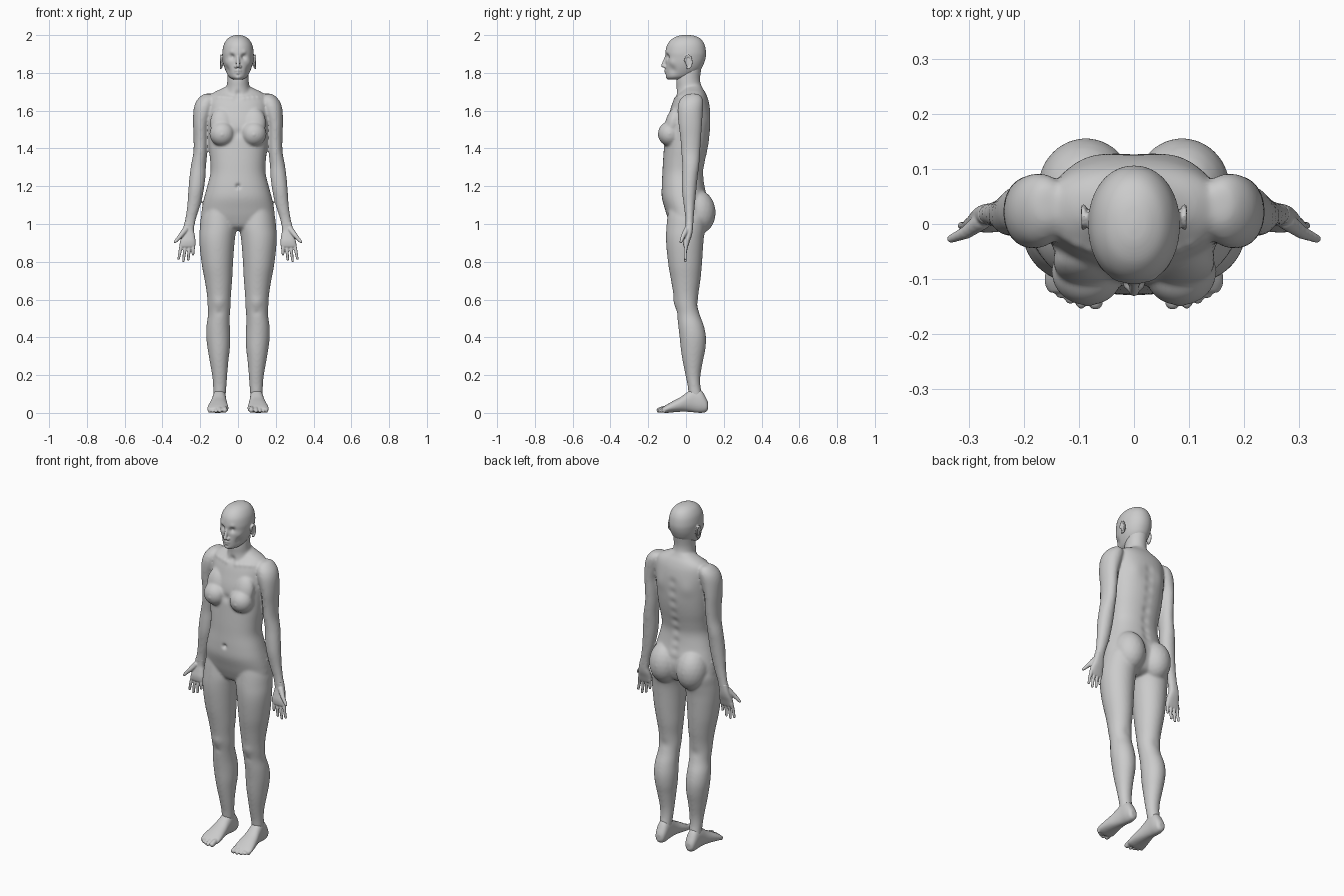
import bpy, bmesh, math
from mathutils import Matrix, Vector


def loft(bm, rows, axis="z", p=2.0, n=40, sub=5):
    """Closed skin through oval sections (t, a0, a1, b0, b1), smoothly interpolated along t."""
    rows = [Vector(r) for r in rows]
    fine = []
    for i in range(len(rows) - 1):
        p0, p1, p2, p3 = (rows[max(i - 1, 0)], rows[i], rows[i + 1], rows[min(i + 2, len(rows) - 1)])
        for k in range(sub):
            t = k / sub
            fine.append(0.5 * (2 * p1 + (p2 - p0) * t + (2 * p0 - 5 * p1 + 4 * p2 - p3) * t * t
                               + (3 * p1 - p0 - 3 * p2 + p3) * t ** 3))
    fine.append(rows[-1])
    rings = []
    for t, a0, a1, b0, b1 in fine:
        ring = []
        for j in range(n):
            c, s = math.cos(math.tau * j / n), math.sin(math.tau * j / n)
            a = (a0 + a1) / 2 + (a1 - a0) / 2 * math.copysign(abs(c) ** (2 / p), c)
            b = (b0 + b1) / 2 + (b1 - b0) / 2 * math.copysign(abs(s) ** (2 / p), s)
            ring.append(bm.verts.new((a, b, t) if axis == "z" else (a, t, b)))
        rings.append(ring)
    for r, q in zip(rings, rings[1:]):
        for j in range(n):
            bm.faces.new((r[j], r[(j + 1) % n], q[(j + 1) % n], q[j]))
    bm.faces.new(rings[0])
    bm.faces.new(rings[-1])


def sym(rows):
    return [(z, -w, w, y0, y1) for z, w, y0, y1 in rows]


def ball(bm, co, r, rot=0.0, sub=3):
    r = (r, r, r) if isinstance(r, (int, float)) else r
    m = Matrix.Translation(co) @ Matrix.Rotation(rot, 4, "X") @ Matrix.Diagonal((*r, 1))
    bmesh.ops.create_icosphere(bm, subdivisions=sub, radius=1, matrix=m)


def sausage(bm, pts, r0, r1, steps=8):
    """Rounded limb made of overlapping balls along a path, merged later by the remesh."""
    pts = [Vector(q) for q in pts]
    total = (len(pts) - 1) * steps
    for i in range(total + 1):
        k = min(i // steps, len(pts) - 2)
        ball(bm, pts[k].lerp(pts[k + 1], i / steps - k), r0 + (r1 - r0) * i / total, sub=2)


def mirror(bm):
    ret = bmesh.ops.duplicate(bm, geom=bm.verts[:] + bm.edges[:] + bm.faces[:])["geom"]
    bmesh.ops.scale(bm, vec=(-1, 1, 1), verts=[g for g in ret if isinstance(g, bmesh.types.BMVert)])


def finish(name, bm, voxel=0, smooth=0, bumps=()):
    """Fuse the pieces, relax the seams, then push soft dents and bumps along the normals."""
    bmesh.ops.recalc_face_normals(bm, faces=bm.faces)
    me = bpy.data.meshes.new(name)
    bm.to_mesh(me)
    bm.free()
    ob = bpy.data.objects.new(name, me)
    bpy.context.collection.objects.link(ob)
    bpy.context.view_layer.objects.active = ob
    if voxel:
        m = ob.modifiers.new("fuse", "REMESH")
        m.mode, m.voxel_size = "VOXEL", voxel
        s = ob.modifiers.new("relax", "SMOOTH")
        s.factor, s.iterations = 0.5, smooth
        bpy.ops.object.modifier_apply(modifier="fuse")
        bpy.ops.object.modifier_apply(modifier="relax")
    me = ob.data
    moves = []
    for v in me.vertices:
        x, y, z = abs(v.co.x), v.co.y, v.co.z
        d = 0
        for bx, by, bz, r, amt in bumps:
            if abs(z - bz) < 3 * r and abs(y - by) < 3 * r:
                q = ((x - bx) ** 2 + (y - by) ** 2 + (z - bz) ** 2) / (r * r)
                d += amt * math.exp(-q)
        if d:
            moves.append((v, v.normal * d))
    for v, d in moves:
        v.co += d
    for f in me.polygons:
        f.use_smooth = True
    return ob


# Body: arms, legs, buttocks and breasts on one side, mirrored, then torso and neck
bm = bmesh.new()
loft(bm, [(1.69, .15, .175, .015, .06), (1.683, .13, .19, -.005, .075), (1.665, .12, .21, -.027, .088),
          (1.64, .12, .226, -.04, .092), (1.60, .13, .236, -.045, .09), (1.53, .154, .238, -.04, .085),
          (1.45, .159, .235, -.03, .08), (1.38, .162, .236, -.025, .075), (1.31, .169, .249, -.02, .07),
          (1.25, .172, .257, -.022, .062), (1.18, .181, .263, -.022, .055), (1.10, .199, .269, -.012, .047),
          (1.03, .221, .279, -.004, .041), (.98, .231, .291, -.004, .038)])
loft(bm, [(1.10, .03, .17, -.09, .09), (1.04, .012, .195, -.098, .115), (.98, .008, .202, -.104, .105),
          (.93, .015, .205, -.106, .095), (.87, .021, .202, -.103, .09), (.78, .027, .191, -.093, .084),
          (.70, .031, .176, -.079, .076), (.63, .037, .165, -.067, .066), (.57, .039, .161, -.056, .063),
          (.52, .043, .159, -.048, .073), (.46, .043, .167, -.041, .095), (.40, .041, .168, -.034, .106),
          (.34, .043, .161, -.028, .103), (.28, .05, .151, -.019, .091), (.20, .057, .137, -.003, .077),
          (.14, .061, .132, .009, .077), (.08, .066, .13, .015, .09)])
ball(bm, (.088, .063, 1.065), (.088, .094, .118), .1)
ball(bm, (.084, -.087, 1.477), (.067, .062, .066))
ball(bm, (.086, -.068, 1.535), (.062, .042, .085), -.25)
mirror(bm)
loft(bm, sym([(1.735, .05, .0, .08), (1.715, .09, -.02, .09), (1.70, .122, -.03, .10), (1.68, .15, -.05, .11),
              (1.65, .16, -.068, .12), (1.60, .162, -.085, .128), (1.54, .162, -.102, .128),
              (1.47, .158, -.111, .126), (1.40, .154, -.117, .116), (1.33, .147, -.122, .101),
              (1.27, .146, -.125, .092), (1.20, .163, -.129, .1), (1.14, .179, -.128, .113),
              (1.08, .191, -.112, .118), (1.03, .19, -.096, .11), (.985, .13, -.075, .09), (.965, .05, -.04, .05)]), p=2.25)
loft(bm, sym([(1.85, .054, -.02, .088), (1.80, .056, -.045, .078), (1.76, .057, -.052, .075),
              (1.72, .062, -.05, .085), (1.67, .08, -.055, .105), (1.62, .09, -.06, .11)]))
spine = [(0, .115 if z > 1.4 else .1, z, .022, -.006) for z in (1.12, 1.17, 1.22, 1.28, 1.34, 1.4, 1.46, 1.52, 1.58)]
collar = [(.03 + .025 * i, -.058 + .006 * i, 1.665 + .003 * i, .013, .004) for i in range(5)]
finish("body", bm, .006, 14, spine + collar + [
    (0, -.129, 1.20, .012, -.014), (.1, -.056, .585, .03, .006), (.1, -.05, .53, .016, -.003),
    (.085, .125, 1.55, .045, .006), (0, -.11, 1.48, .022, -.007), (.084, -.149, 1.472, .008, .003),
    (0, -.05, 1.69, .016, -.008), (.10, .062, .57, .025, -.003)])

# Head: skull and jaw with nose, ears and sculpted features
bm = bmesh.new()
ball(bm, (.011, -.111, 1.833), .009)
ball(bm, (.086, .012, 1.855), (.007, .016, .03), .2)
rim = [(.092, .012 + .019 * math.cos(a), 1.858 + .034 * math.sin(a)) for a in (3.0, 2.2, 1.5, .8, 0, -.7, -1.4, -1.9)]
sausage(bm, rim, .0055, .006, 4)
mirror(bm)
loft(bm, sym([(2.001, .006, -.01, .01), (1.996, .03, -.04, .045), (1.98, .056, -.074, .078), (1.95, .075, -.099, .098),
              (1.91, .083, -.109, .106), (1.88, .082, -.109, .104), (1.85, .078, -.107, .095),
              (1.82, .069, -.108, .08), (1.79, .055, -.107, .05), (1.775, .043, -.104, .02),
              (1.765, .025, -.094, -.02)]), p=2.1, n=64)
sausage(bm, [(0, -.102, 1.892), (0, -.112, 1.865), (0, -.122, 1.838)], .008, .0105)
finish("head", bm, .0035, 6, [
    (.032, -.10, 1.885, .016, -.014), (.034, -.10, 1.909, .013, .003), (.058, -.075, 1.855, .02, .004),
    (.055, -.07, 1.815, .022, -.006), (0, -.11, 1.813, .009, .006), (.012, -.108, 1.811, .008, .003),
    (0, -.11, 1.799, .009, .006), (.009, -.11, 1.806, .005, -.003), (0, -.112, 1.806, .005, -.003),
    (0, -.108, 1.789, .008, -.004), (0, -.104, 1.775, .014, .003)])

# Eyes
bm = bmesh.new()
ball(bm, (.032, -.072, 1.884), .0165)
mirror(bm)
finish("eyes", bm)

# Hands: palm, four fingers and thumb, palms forward
bm = bmesh.new()
loft(bm, [(1.01, .228, .283, -.002, .038), (.97, .234, .292, -.003, .036), (.94, .229, .299, -.009, .031),
          (.91, .225, .306, -.015, .021), (.885, .226, .309, -.014, .013), (.875, .232, .304, -.009, .009)], p=2.5)
for base, tip, z in ((.299, .314, .817), (.278, .289, .805), (.257, .263, .813), (.236, .238, .84)):
    mid = (base + tip) / 2
    sausage(bm, [(base, .003, .895), (mid, -.004, (.895 + z) / 2), (tip, -.003, z)], .0105, .0075)
sausage(bm, [(.278, .005, .97), (.305, -.015, .937), (.333, -.027, .905)], .017, .008)
mirror(bm)
finish("hands", bm, .0032, 4)

# Feet: heel to ball of the foot, plus toes
bm = bmesh.new()
loft(bm, [(.117, .085, .112, .02, .055), (.107, .071, .124, .006, .078), (.08, .064, .131, .0, .12),
          (.04, .063, .134, .003, .13), (.005, .061, .14, .006, .108), (-.03, .057, .149, .006, .083),
          (-.07, .052, .158, .003, .062), (-.105, .051, .163, .0, .042), (-.125, .058, .155, .003, .028)], axis="y", p=2.2)
for x, y, r in ((.07, -.142, .0145), (.096, -.145, .010), (.116, -.137, .0095), (.134, -.127, .009), (.15, -.115, .009)):
    sausage(bm, [(x + .002, -.085, .025), (x, y + .02, .022), (x, y, r)], r, r)
mirror(bm)
finish("feet", bm, .0035, 5)
